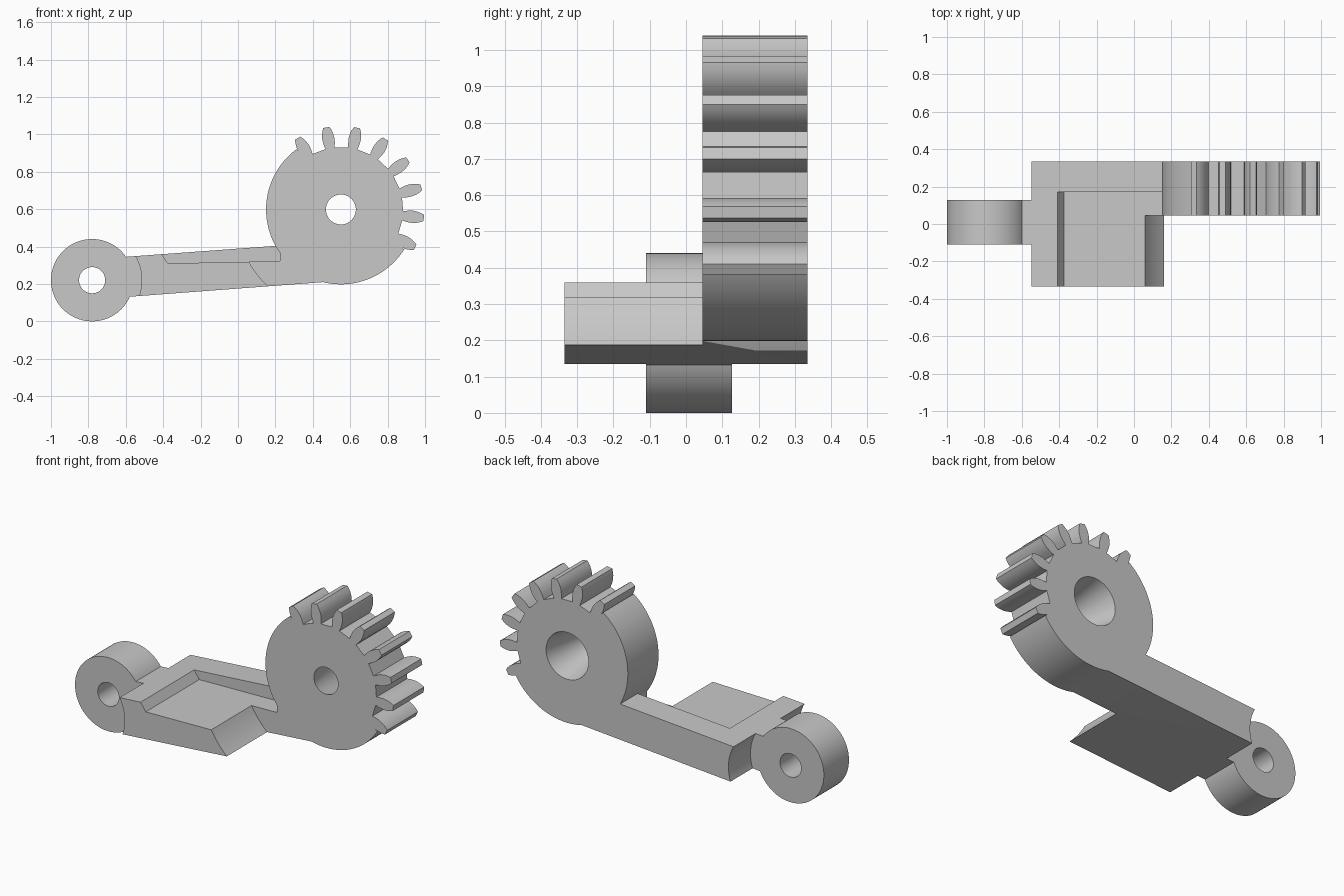
import bpy, bmesh
from math import sin, cos, radians

cube = bpy.data.objects.get("Cube")
if cube:
    bpy.data.objects.remove(cube, do_unlink=True)

GEAR, EYE = (0.55, 0.598), (-0.78, 0.22)
GEAR_FRONT, BACK, FRONT = 0.045, 0.335, -0.335

grey = bpy.data.materials.new("light_grey")
grey.use_nodes = True
colour = (0.58, 0.58, 0.58, 1)
grey.diffuse_color = colour
grey.node_tree.nodes["Principled BSDF"].inputs["Base Color"].default_value = colour


def polar(centre, r, deg):
    return centre[0] + r * cos(radians(deg)), centre[1] + r * sin(radians(deg))


def circle(centre, r, n=96):
    return [polar(centre, r, 360 * i / n) for i in range(n)]


def loft(name, near, far, y0, y1):
    """Solid between an x-z outline at y0 and a matching one at y1."""
    bm = bmesh.new()
    a = [bm.verts.new((x, y0, z)) for x, z in near]
    b = [bm.verts.new((x, y1, z)) for x, z in far]
    bm.faces.new(a)
    bm.faces.new(b[::-1])
    for i in range(len(a)):
        j = (i + 1) % len(a)
        bm.faces.new((a[j], a[i], b[i], b[j]))
    bmesh.ops.recalc_face_normals(bm, faces=bm.faces[:])
    mesh = bpy.data.meshes.new(name)
    bm.to_mesh(mesh)
    bm.free()
    mesh.materials.append(grey)
    obj = bpy.data.objects.new(name, mesh)
    bpy.context.collection.objects.link(obj)
    return obj


def prism(name, outline, y0, y1):
    return loft(name, outline, outline, y0, y1)


def combine(obj, tool, operation):
    mod = obj.modifiers.new("combine", 'BOOLEAN')
    mod.operation, mod.object, mod.solver = operation, tool, 'EXACT'
    bpy.context.view_layer.objects.active = obj
    bpy.ops.object.modifier_apply(modifier=mod.name)
    bpy.data.objects.remove(tool, do_unlink=True)


def arm_top(x):
    return 0.345 + (x + 0.6) * 0.0732


def arm_bottom(x):
    return 0.13 + (x + 0.6) * 0.0755


# Arm plate, rounded out around the eye and in front of the gear
arm = prism("lever_arm", [(-0.62, arm_bottom(-0.62)), (0.46, arm_bottom(0.46)),
                          (0.4, 0.35), (0.23, arm_top(0.23)), (-0.62, arm_top(-0.62))], FRONT, BACK)
combine(arm, prism("eye_clearance", circle(EYE, 0.265), -0.5, 0.5), 'DIFFERENCE')
combine(arm, prism("gear_clearance", circle(GEAR, 0.566, 192), -0.5, GEAR_FRONT), 'DIFFERENCE')

# Shallow pocket open to the front
combine(arm, prism("pocket", [(-0.375, 0.31), (0.225, 0.322), (0.225, 0.5),
                              (-0.506, 0.5)], -0.5, 0.17), 'DIFFERENCE')

# Neck and eye
combine(arm, prism("neck", [(-0.65, arm_bottom(-0.65)), (-0.48, arm_bottom(-0.48)),
                            (-0.48, arm_top(-0.48)), (-0.65, arm_top(-0.65))], -0.11, 0.127), 'UNION')
combine(arm, prism("eye", circle(EYE, 0.22), -0.11, 0.127), 'UNION')
combine(arm, prism("eye_hole", circle(EYE, 0.07, 64), -0.5, 0.5), 'DIFFERENCE')

# Gear sector: eight bulging teeth, then a plain round rim
flank = [(0.333, 4.3), (0.36, 4.9), (0.385, 4.9), (0.41, 4.2), (0.43, 3.2), (0.446, 2.1)]
pitch, first = 360 / 17, -27
outline = []
for k in range(8):
    mid = first + k * pitch
    right = flank[2:] if k == 0 else flank
    left = flank[2:] if k == 7 else flank
    outline += [polar(GEAR, r, mid - w) for r, w in right]
    outline += [polar(GEAR, r, mid + w) for r, w in reversed(left)]
start, end = first + 7 * pitch + 5, first + 360 - 5
outline += [polar(GEAR, 0.4, start + (end - start) * i / 72) for i in range(73)]
combine(arm, prism("gear", outline, GEAR_FRONT, BACK), 'UNION')

# Tapered gear bore, wider at the back
combine(arm, loft("gear_bore", circle(GEAR, 0.078, 64), circle(GEAR, 0.142, 64),
                  GEAR_FRONT - 0.01, BACK + 0.01), 'DIFFERENCE')

bpy.ops.object.select_all(action='DESELECT')
arm.select_set(True)
bpy.context.view_layer.objects.active = arm
bpy.ops.object.shade_smooth_by_angle(angle=radians(25))
